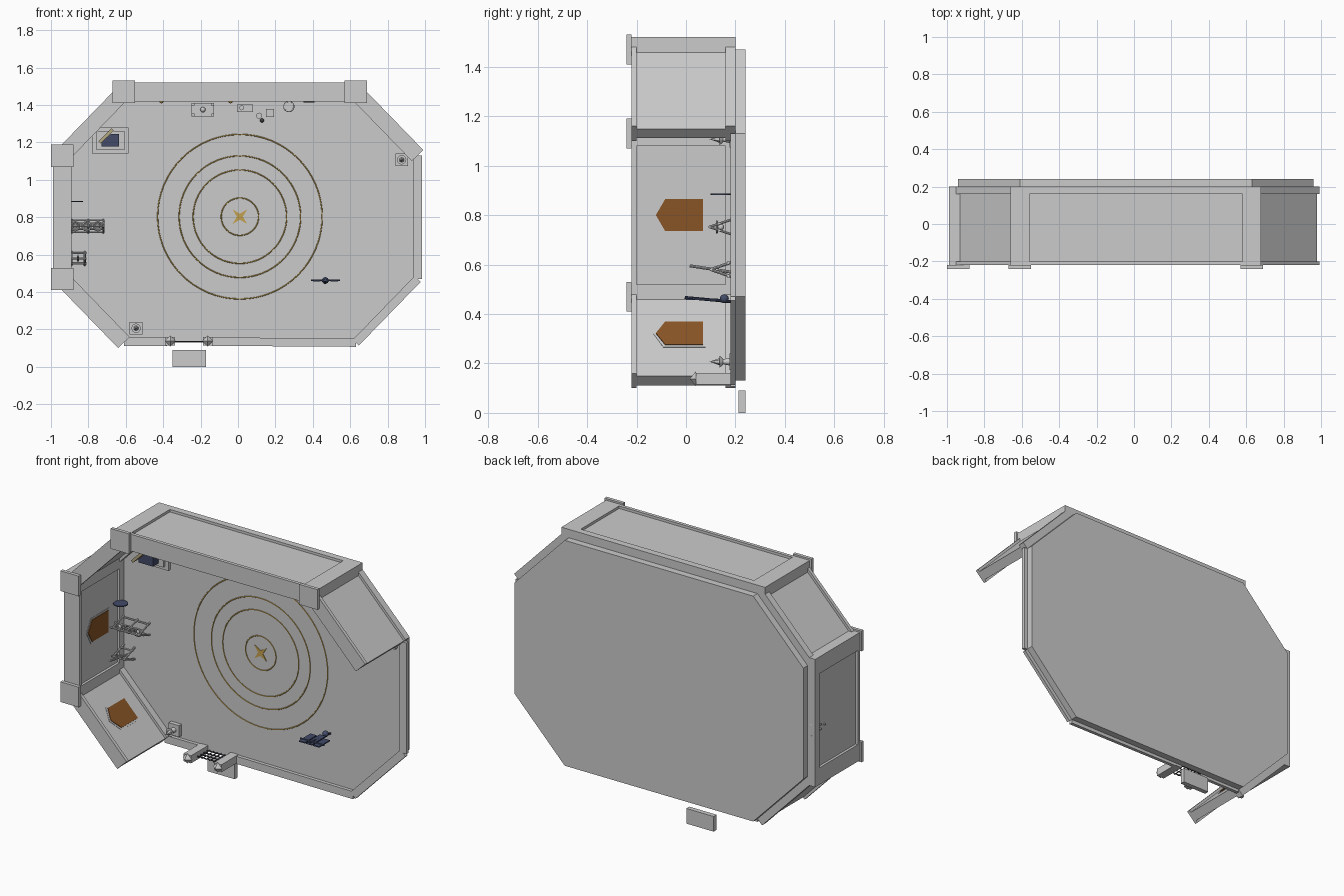
import bpy, math
from mathutils import Vector

if "Cube" in bpy.data.objects:
    bpy.data.objects.remove(bpy.data.objects["Cube"])

# Room lies on its back: plan is X-Z, height h rises from the floor toward -Y
FY = 0.2
CX, CZ = 0.01, 0.8


def mat(name, col):
    m = bpy.data.materials.new(name)
    m.diffuse_color = (*col, 1)
    m.use_nodes = True
    m.node_tree.nodes["Principled BSDF"].inputs["Base Color"].default_value = m.diffuse_color
    return m


GOLD = mat("gold", (0.55, 0.36, 0.08))
BROWN = mat("amber", (0.25, 0.09, 0.02))
NAVY = mat("navy", (0.055, 0.07, 0.14))
TAN = mat("tan", (0.45, 0.38, 0.22))
DARK = mat("iron", (0.05, 0.05, 0.06))


def prism(name, pts, h0, h1, m=None, loc=(0, 0), ang=0):
    """Extrude a plan outline from height h0 to h1."""
    n = len(pts)
    v = [(x, FY - h, z) for h in (h0, h1) for x, z in pts]
    f = [list(range(n)), list(range(2 * n - 1, n - 1, -1))]
    f += [[i, i + n, (i + 1) % n + n, (i + 1) % n] for i in range(n)]
    return finish(name, v, f, m, loc, ang)


def finish(name, v, f, m, loc=(0, 0), ang=0):
    me = bpy.data.meshes.new(name)
    me.from_pydata(v, [], f)
    o = bpy.data.objects.new(name, me)
    bpy.context.collection.objects.link(o)
    o.location = (loc[0], 0, loc[1])
    o.rotation_euler = (0, -ang, 0)
    if m:
        me.materials.append(m)
    bpy.context.view_layer.objects.active = o
    bpy.ops.object.mode_set(mode='EDIT')
    bpy.ops.mesh.select_all(action='SELECT')
    bpy.ops.mesh.normals_make_consistent(inside=False)
    bpy.ops.object.mode_set(mode='OBJECT')
    return o


def box(name, x, z, w, d, h0, h1, m=None, ang=0):
    a, b = w / 2, d / 2
    return prism(name, [(-a, -b), (a, -b), (a, b), (-a, b)], h0, h1, m, (x, z), ang)


def cyl(name, x, z, r0, r1, h0, h1, m=None, n=12):
    bpy.ops.mesh.primitive_cone_add(vertices=n, radius1=r0, radius2=r1, depth=h1 - h0,
                                    location=(x, FY - (h0 + h1) / 2, z), rotation=(math.pi / 2, 0, 0))
    return named(name, m)


def rod(name, a, b, r, m=None):
    """Rod between two (x, h, z) points."""
    a, b = (Vector((p[0], FY - p[1], p[2])) for p in (a, b))
    d = b - a
    bpy.ops.mesh.primitive_cylinder_add(vertices=8, radius=r, depth=d.length, location=(a + b) / 2,
                                        rotation=d.to_track_quat('Z', 'Y').to_euler())
    return named(name, m)


def ball(name, x, h, z, r, m=None):
    bpy.ops.mesh.primitive_uv_sphere_add(segments=12, ring_count=8, radius=r, location=(x, FY - h, z))
    return named(name, m)


def ring(name, x, z, r, t, h, m):
    bpy.ops.mesh.primitive_torus_add(major_radius=r, minor_radius=t, major_segments=64, minor_segments=6,
                                     location=(x, FY - h, z), rotation=(math.pi / 2, 0, 0))
    return named(name, m)


def named(name, m):
    o = bpy.context.object
    o.name = name
    if m:
        o.data.materials.append(m)
    bpy.ops.object.shade_smooth_by_angle()
    return o


# Octagonal floor slab, corners counter-clockwise from lower right
C = [(0.63, 0.13), (0.96, 0.47), (0.96, 1.13), (0.63, 1.47),
     (-0.61, 1.47), (-0.94, 1.13), (-0.94, 0.47), (-0.61, 0.13)]
prism("floor", C, -0.04, 0)


# Tall walls: base trim, recessed panel, top trim
def wall(label, a, b, t=0.1):
    a, b = Vector(a), Vector(b)
    mid, d = (a + b) / 2, b - a
    ang = math.atan2(d.y, d.x)
    for part, w, h0, h1 in (("base_trim", t, 0, 0.04), ("panel", t - 0.03, 0.04, 0.4), ("top_trim", t, 0.4, 0.42)):
        box(f"{label}_{part}", mid.x, mid.y, d.length, w, h0, h1, None, ang)
    return mid, ang


wall("upper_wall", C[3], C[4])
left = wall("left_wall", C[5], C[6])
wall("upper_right_wall", C[2], C[3], 0.085)
wall("upper_left_wall", C[4], C[5], 0.085)
low_left = wall("lower_left_wall", C[6], C[7], 0.085)

# Corner pillars with wider caps
for i in (3, 4, 5, 6):
    box("pillar", *C[i], 0.1, 0.1, 0, 0.42)
    box("pillar_cap", *C[i], 0.12, 0.12, 0.42, 0.44)

# Low kerbs on the open sides, with a gap at the gate
for a, b in (((-0.61, 0.135), (-0.38, 0.135)), ((-0.14, 0.135), C[0]), (C[0], C[1]), (C[1], C[2])):
    a, b = Vector(a), Vector(b)
    d = b - a
    box("kerb", *((a + b) / 2), d.length, 0.045, 0, 0.02, None, math.atan2(d.y, d.x))


# Pointed windows on the inner wall faces
def window(mid, ang, off, s, h0, h1, tip, depth, m, name):
    n = Vector((-math.sin(ang), math.cos(ang)))
    t = Vector((math.cos(ang), math.sin(ang)))
    v = []
    for k in (off, off + depth):
        for u, h in ((-s, h0), (s, h0), (s, h1), (0, tip), (-s, h1)):
            p = mid + n * k + t * u
            v.append((p.x, FY - h, p.y))
    f = [[0, 1, 2, 3, 4], [9, 8, 7, 6, 5]] + [[i, i + 5, (i + 1) % 5 + 5, (i + 1) % 5] for i in range(5)]
    finish(name, v, f, m)


for (mid, ang), face in ((left, 0.035), (low_left, 0.0275)):
    window(mid, ang, face - 0.01, 0.075, 0.122, 0.292, 0.332, 0.012, None, "window_frame")
    window(mid, ang, face - 0.01, 0.065, 0.132, 0.284, 0.322, 0.016, BROWN, "window_pane")

# Gold inlay rings and four-point star
for r in (0.1, 0.25, 0.325, 0.44):
    ring("floor_ring", CX, CZ + 0.003, r, 0.003, 0.001, GOLD)
star = [((0.055 if i % 2 == 0 else 0.016) * math.cos(i * math.pi / 4 + math.pi / 4),
         (0.055 if i % 2 == 0 else 0.016) * math.sin(i * math.pi / 4 + math.pi / 4)) for i in range(8)]
prism("floor_star", star, 0, 0.004, GOLD, (CX, CZ + 0.003))

# Gate posts, grille and entrance step
for x in (-0.362, -0.162):
    box("gate_post", x, 0.138, 0.05, 0.045, 0, 0.16)
    cyl("gate_post_tip", x, 0.138, 0.03, 0, 0.16, 0.185, None, 4)
for i in range(6):
    x = -0.325 + i * 0.025
    rod("gate_bar", (x, 0, 0.135), (x, 0.11, 0.135), 0.003, DARK)
for h in (0.01, 0.04, 0.07, 0.1):
    rod("gate_crossbar", (-0.34, h, 0.135), (-0.185, h, 0.135), 0.003, DARK)
box("entrance_step", -0.26, 0.045, 0.18, 0.09, -0.04, -0.012)

# Braziers
for x, z in ((0.875, 1.107), (-0.545, 0.207)):
    box("brazier_base", x, z, 0.068, 0.068, 0, 0.025)
    cyl("brazier_stem", x, z, 0.015, 0.01, 0.025, 0.05)
    cyl("brazier_bowl", x, z, 0.012, 0.025, 0.05, 0.065)
    cyl("brazier_flame", x, z, 0.014, 0, 0.065, 0.105, None, 6)

# Corner dais with seat and tall back
box("dais_step", -0.682, 1.21, 0.195, 0.14, 0, 0.02)
box("dais_top", -0.682, 1.21, 0.15, 0.1, 0.02, 0.035)
prism("seat", [(-0.73, 1.178), (-0.637, 1.178), (-0.637, 1.245), (-0.68, 1.245), (-0.73, 1.2)], 0.035, 0.09, NAVY)
box("seat_back", -0.705, 1.235, 0.1, 0.016, 0.035, 0.14, TAN, math.pi / 4)

# Storage rack on A-frames along the left wall
for x in (-0.965, -0.89, -0.8, -0.72):
    for z in (0.717, 0.787):
        rod("rack_leg", (x, 0, z), (x, 0.105, 0.752), 0.005)
for z, h in ((0.72, 0.015), (0.784, 0.015), (0.738, 0.065), (0.766, 0.065), (0.752, 0.105)):
    rod("rack_rail", (-0.985, h, z), (-0.715, h, z), 0.005)
for x in (-0.87, -0.81, -0.75):
    ring("rack_hoop", x, 0.752, 0.022, 0.005, 0.075, None)
    ball("rack_load", x, 0.06, 0.752, 0.014)

# Leaning spear stand
for x in (-0.89, -0.82):
    for z in (0.545, 0.615):
        rod("stand_leg", (x, 0, z), (x, 0.1, 0.58), 0.006)
for z, h in ((0.552, 0.03), (0.608, 0.03), (0.58, 0.1)):
    rod("stand_rail", (-0.9, h, z), (-0.81, h, z), 0.005)
rod("spear", (-0.855, 0.02, 0.57), (-0.855, 0.185, 0.595), 0.006)

# Dark shield disc beside the left wall
bpy.ops.mesh.primitive_cylinder_add(vertices=20, radius=0.04, depth=0.006, location=(-0.87, 0.14, 0.885))
named("shield", NAVY)

# Tattered standard with round base
ball("standard_base", 0.467, 0.045, 0.462, 0.018, NAVY)
rod("standard_pole", (0.467, 0, 0.448), (0.467, 0.205, 0.467), 0.006, NAVY)
rod("standard_crossbar", (0.39, 0.17, 0.463), (0.545, 0.17, 0.463), 0.005, NAVY)
for x, low in ((0.42, 0.09), (0.467, 0.07), (0.514, 0.1)):
    box("standard_cloth", x, 0.46, 0.04, 0.007, low, 0.2, NAVY)

# Furnishings along the upper wall
box("table_top", -0.188, 1.375, 0.12, 0.07, 0.05, 0.06)
for x in (-0.24, -0.136):
    for z in (1.347, 1.403):
        cyl("table_leg", x, z, 0.009, 0.009, 0, 0.07, None, 8)
ball("table_orb", -0.188, 0.07, 1.375, 0.014)
box("chest", 0.037, 1.383, 0.085, 0.038, 0, 0.04)
cyl("chest_cup", 0.02, 1.385, 0.01, 0.013, 0.04, 0.06)
box("crate", 0.172, 1.358, 0.042, 0.042, 0, 0.045)
cyl("stool", 0.113, 1.343, 0.016, 0.016, 0, 0.035)
ball("loose_ball", 0.128, 0.012, 1.318, 0.011, DARK)
cyl("barrel", 0.272, 1.392, 0.024, 0.024, 0, 0.065, None, 16)
ring("barrel_hoop", 0.272, 1.392, 0.026, 0.004, 0.06, None)
rod("wall_hook", (0.35, 0.1, 1.418), (0.41, 0.1, 1.418), 0.005, DARK)
for x in (-0.41, -0.04):
    ball("wall_lamp", x, 0.2, 1.42, 0.011, GOLD)
